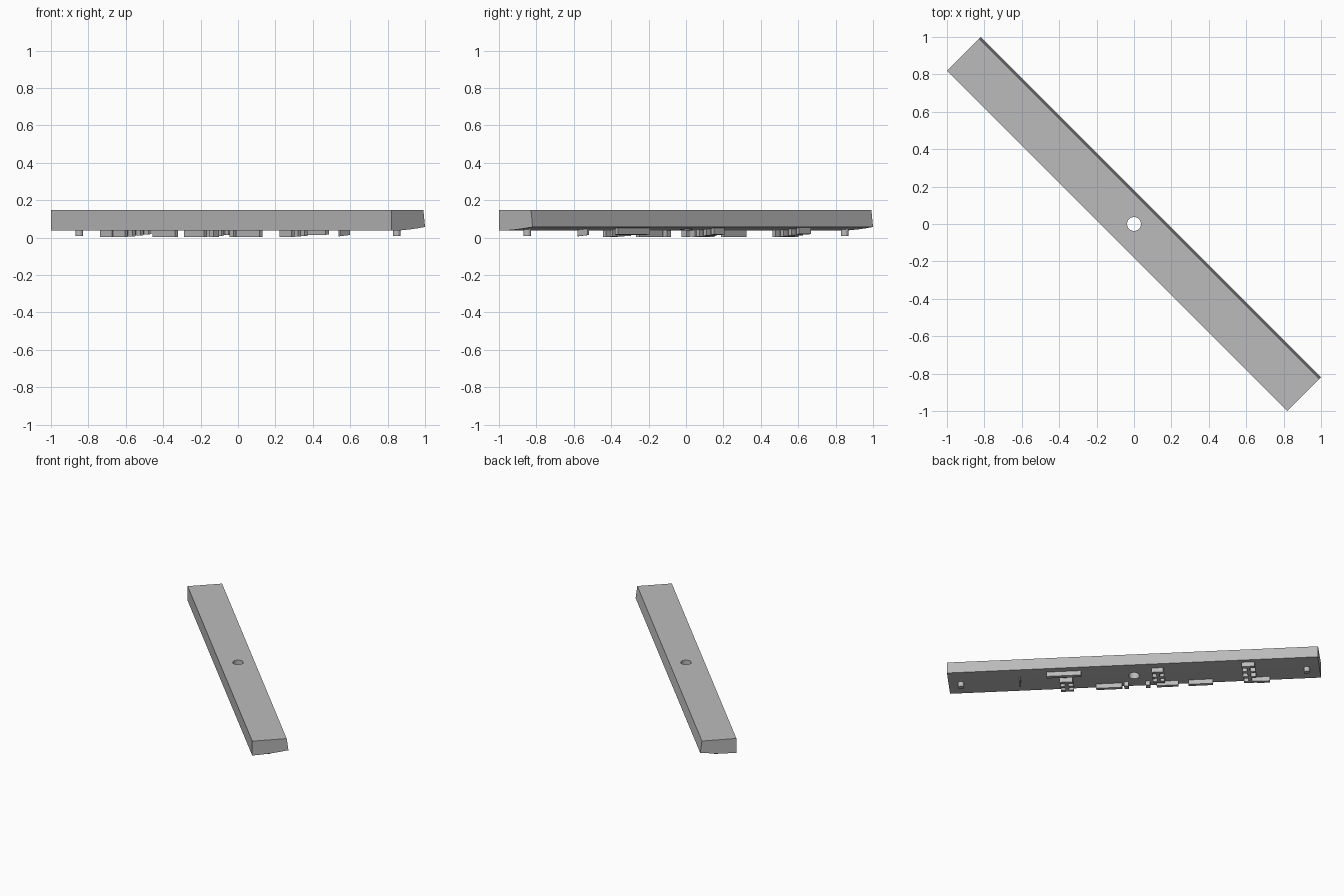
import bpy, bmesh, math
from mathutils import Matrix

cube = bpy.data.objects.get("Cube")
if cube:
    bpy.data.objects.remove(cube)

grey = bpy.data.materials.new("plain_grey")
grey.use_nodes = True
grey.diffuse_color = (0.5, 0.5, 0.5, 1)
grey.node_tree.nodes["Principled BSDF"].inputs["Base Color"].default_value = (0.5, 0.5, 0.5, 1)

# The bar is built along x, then turned to lie on the diagonal
TURN = Matrix.Rotation(math.radians(-45), 4, "Z")
HALF_LENGTH = 1.287
TOP = 0.147
UNDERSIDE = [(-0.127, 0.037), (-0.06, 0.039), (0.0, 0.043), (0.07, 0.05), (0.127, 0.057)]
PAD_DEPTH = 0.034


def under(w):
    """Height of the curved underside at a position across the bar."""
    for (a, za), (b, zb) in zip(UNDERSIDE, UNDERSIDE[1:]):
        if w <= b:
            return za + (zb - za) * (w - a) / (b - a)
    return UNDERSIDE[-1][1]


def finish(name, bm):
    bmesh.ops.recalc_face_normals(bm, faces=bm.faces)
    bm.transform(TURN)
    mesh = bpy.data.meshes.new(name)
    bm.to_mesh(mesh)
    bm.free()
    mesh.materials.append(grey)
    obj = bpy.data.objects.new(name, mesh)
    bpy.context.collection.objects.link(obj)
    return obj


def smooth(obj):
    bpy.ops.object.select_all(action="DESELECT")
    obj.select_set(True)
    bpy.context.view_layer.objects.active = obj
    bpy.ops.object.shade_smooth_by_angle(angle=math.radians(30))


def add_pad(bm, u, w, length, width):
    """Rectangular pad that follows the slope of the underside."""
    made = bmesh.ops.create_cube(bm, size=1)["verts"]
    for v in made:
        top = v.co.z > 0
        v.co.x = u + v.co.x * length
        v.co.y = w + v.co.y * width
        v.co.z = under(v.co.y) + (0.01 if top else -PAD_DEPTH)


def pad(name, *size):
    bm = bmesh.new()
    add_pad(bm, *size)
    finish(name, bm)


def rib_stack(name, u, w_low, w_high, length, count):
    """Evenly spaced ribs joined by a central spine."""
    bm = bmesh.new()
    for i in range(count):
        add_pad(bm, u, w_low + (w_high - w_low) * i / (count - 1), length, 0.022)
    add_pad(bm, u, (w_low + w_high) / 2, 0.022, w_high - w_low)
    finish(name, bm)


def cylinder(name, u, w, radius, low, high):
    bm = bmesh.new()
    bmesh.ops.create_cone(bm, cap_ends=True, segments=32, radius1=radius, radius2=radius,
                          depth=high - low,
                          matrix=Matrix.Translation((u, w, (low + high) / 2)))
    return finish(name, bm)


# Main bar: a profile with a gently curved underside and a leaning back face
profile = UNDERSIDE + [(0.115, TOP), (-0.127, TOP)]
bm = bmesh.new()
ring = bm.faces.new([bm.verts.new((-HALF_LENGTH, w, z)) for w, z in profile])
pushed = bmesh.ops.extrude_face_region(bm, geom=[ring])["geom"]
for v in pushed:
    if isinstance(v, bmesh.types.BMVert):
        v.co.x = HALF_LENGTH
if not any(len(f.verts) > 4 and f.calc_center_median().x < -1 for f in bm.faces):
    bm.faces.new([v for v in bm.verts if v.co.x < 0])
bar = finish("main_bar", bm)

# Round hole through the centre
cutter = cylinder("hole_cutter", 0, 0, 0.037, -0.1, 0.3)
cutter.hide_render = True
cut = bar.modifiers.new("centre_hole", "BOOLEAN")
cut.object = cutter
cut.solver = "EXACT"
bpy.context.view_layer.objects.active = bar
bpy.ops.object.modifier_apply(modifier=cut.name)
bpy.data.objects.remove(cutter)
smooth(bar)

# Round studs near both ends
for side, u in (("left", 1.2), ("right", -1.2)):
    smooth(cylinder(side + "_end_stud", u, 0, 0.021, 0.008, 0.06))

# Raised strips under the bar
pad("cross_ridge", 0.79, 0.014, 0.01, 0.075)
pad("long_strip", 0.48, 0.075, 0.24, 0.024)
for i, (u, length) in enumerate([(0.18, 0.18), (-0.225, 0.15), (-0.455, 0.17), (-0.89, 0.09)]):
    pad(f"edge_strip_{i + 1}", u, -0.095, length, 0.024)
for i, u in enumerate((0.06, -0.09)):
    pad(f"small_foot_{i + 1}", u, -0.09, 0.03, 0.04)

# Ribbed feet
rib_stack("ribbed_foot_left", 0.47, -0.1, 0.0, 0.09, 3)
rib_stack("ribbed_foot_middle", -0.17, -0.04, 0.07, 0.08, 3)
rib_stack("ribbed_foot_right", -0.8, -0.09, 0.09, 0.09, 4)
